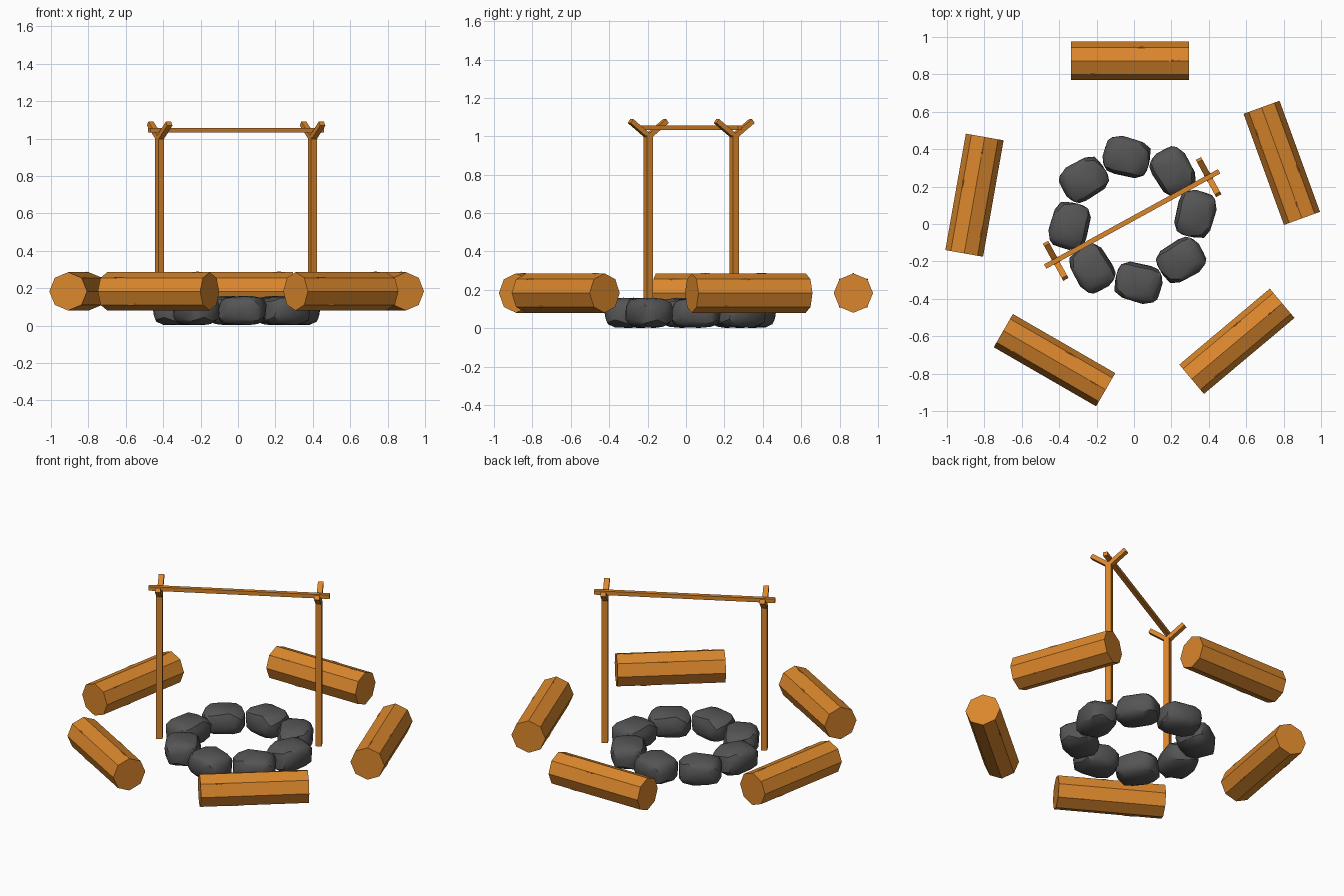
import bpy, bmesh, random
from math import radians, cos, sin, pi
from mathutils import Matrix, Vector

if "Cube" in bpy.data.objects:
    bpy.data.objects.remove(bpy.data.objects["Cube"])

random.seed(4)


def material(name, rgb):
    m = bpy.data.materials.new(name)
    m.diffuse_color = (*rgb, 1)
    m.use_nodes = True
    m.node_tree.nodes["Principled BSDF"].inputs["Base Color"].default_value = m.diffuse_color
    return m


WOOD = material("wood", (0.70, 0.24, 0.025))
STONE = material("stone", (0.09, 0.09, 0.09))


def finish(name, bm, mat, smooth=None):
    bmesh.ops.recalc_face_normals(bm, faces=bm.faces)
    me = bpy.data.meshes.new(name)
    bm.to_mesh(me)
    bm.free()
    me.materials.append(mat)
    ob = bpy.data.objects.new(name, me)
    bpy.context.collection.objects.link(ob)
    if smooth:
        bpy.ops.object.select_all(action='DESELECT')
        ob.select_set(True)
        bpy.context.view_layer.objects.active = ob
        bpy.ops.object.shade_smooth_by_angle(angle=radians(smooth))
    return ob


def add_box(bm, size, matrix):
    bmesh.ops.create_cube(bm, size=1, matrix=matrix @ Matrix.Diagonal((*size, 1)))


# Seat logs: octagonal prisms with a corner on top and low bark ridges
def log(name, x, y, angle, length=0.632, r=0.1025):
    bm = bmesh.new()
    bmesh.ops.create_cone(bm, cap_ends=True, segments=8, radius1=r, radius2=r,
                          depth=length, matrix=Matrix.Rotation(pi / 2, 4, 'Y'))
    for along, corner in ((0.24, 2), (-0.2, 3), (0.05, 1), (-0.12, 5), (0.15, 7)):
        a = corner * pi / 4
        m = Matrix.Translation((along, (r - 0.002) * cos(a), (r - 0.002) * sin(a)))
        bmesh.ops.create_icosphere(bm, subdivisions=1, radius=1,
                                   matrix=m @ Matrix.Diagonal((0.042, 0.005, 0.005, 1)))
    ob = finish(name, bm, WOOD)
    ob.location = (x, y, 0.183)
    ob.rotation_euler.z = radians(angle)


for i, (x, y, a) in enumerate([(-0.022, 0.872, 0), (0.79, 0.327, -70), (0.55, -0.627, 40),
                               (-0.425, -0.728, -30), (-0.853, 0.154, 80)]):
    log(f"seat_log_{i + 1}", x, y, a)

# Spit frame, turned on the ground plan: bar, two posts and their forks
TURN = radians(28.7)
frame = Matrix.Translation((-0.01, 0.027, 0)) @ Matrix.Rotation(TURN, 4, 'Z')

bm = bmesh.new()
add_box(bm, (1.06, 0.026, 0.025), frame @ Matrix.Translation((0, 0, 1.044)))
finish("spit_bar", bm, WOOD)

for label, s in (("left", -1), ("right", 1)):
    base = frame @ Matrix.Translation((s * 0.466, 0, 0))
    bm = bmesh.new()
    add_box(bm, (0.036, 0.036, 0.92), base @ Matrix.Translation((0, 0, 0.545)))
    finish(f"{label}_post", bm, WOOD)
    bm = bmesh.new()
    for d in (-1, 1):
        m = base @ Matrix.Translation((0, 0, 1.0)) @ Matrix.Rotation(d * radians(37), 4, 'X')
        add_box(bm, (0.032, 0.134, 0.026), m @ Matrix.Translation((0, d * 0.065, 0)))
    finish(f"{label}_fork", bm, WOOD)

# Fire ring stones: one chipped, rounded block repeated every 45 degrees
HALF = (0.13, 0.105, 0.083)


def squash(v):
    return v and abs(v) ** 0.62 * (1 if v > 0 else -1)


rock_points = []
for i in range(54):
    z = 1 - 2 * (i + 0.5) / 54
    a = i * 2.39996
    w = (1 - z * z) ** 0.5
    p = Vector((w * cos(a), w * sin(a), z))
    k = random.uniform(0.93, 1.02)
    rock_points.append(Vector([max(-1, min(1, squash(c) * k)) * h for c, h in zip(p, HALF)]))

for i in range(8):
    t = radians(5.3 + 45 * i)
    bm = bmesh.new()
    for p in rock_points:
        bm.verts.new(p)
    res = bmesh.ops.convex_hull(bm, input=bm.verts)
    loose = [v for v in bm.verts if not v.link_faces]
    bmesh.ops.delete(bm, geom=loose, context='VERTS')
    low = min(v.co.z for v in bm.verts)
    ob = finish(f"ring_stone_{i + 1}", bm, STONE, 28)
    ob.location = (-0.008 + 0.338 * cos(t), 0.022 + 0.338 * sin(t), -low + 0.002)
    ob.rotation_euler.z = t + radians(90 - 20)
